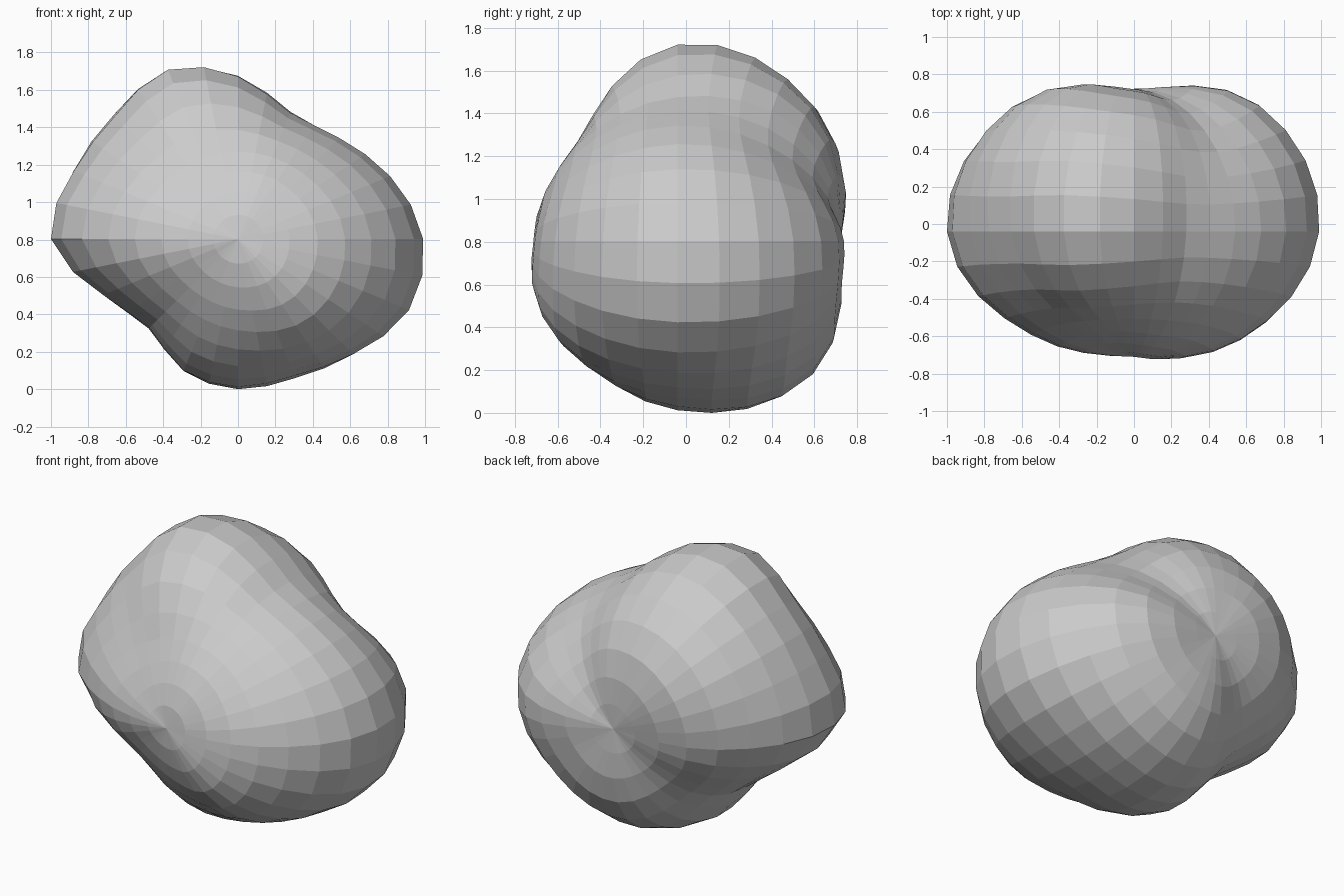
import bpy
import bmesh
import math
from mathutils import Matrix, Vector

if "Cube" in bpy.data.objects:
    bpy.data.objects.remove(bpy.data.objects["Cube"], do_unlink=True)

# Radii around the y axis, counted from +x towards +z
OUTLINE = [.99, .88, .765, .73, .87, .98, .93, .95,
           1.0, .78, .67, .76, .79, .79, .87, .99]
# Radii of the slanting circles halfway to the front and back poles
FRONT = [.81, .70, .66, .69, .78, .66, .69, .81]
BACK = [.95, .76, .88, .96, .92, .76, .88, .92]
FRONT_POLE, BACK_POLE = .67, .76
CENTRE = Vector((0, -.04, .82))


def cyclic(values, angle):
    """Smooth cyclic interpolation of evenly spaced values."""
    t = (angle / math.tau) % 1 * len(values)
    i, f = int(t), t % 1
    a, b, c, d = (values[(i + k) % len(values)] for k in (-1, 0, 1, 2))
    return b + f / 2 * (c - a + f * (2*a - 5*b + 4*c - d + f * (3*(b - c) + d - a)))


def radius(direction):
    """Distance from the stone's centre to its surface in a direction."""
    angle = math.atan2(direction.z, direction.x)
    across = math.hypot(direction.x, direction.z)
    tables = (FRONT, OUTLINE, BACK)
    near = [cyclic(t, angle) for t in tables]
    far = [cyclic(t, angle + math.pi) for t in tables]
    # Full circle through both poles
    circle = [FRONT_POLE, *near, BACK_POLE, *reversed(far)]
    return cyclic(circle, math.atan2(across, -direction.y))


# Stone: a sphere with its poles at front and back, pushed in and out
bm = bmesh.new()
bmesh.ops.create_uvsphere(bm, u_segments=32, v_segments=16, radius=1,
                          matrix=Matrix.Rotation(math.pi / 2, 4, 'X'))
for v in bm.verts:
    direction = v.co.normalized()
    v.co = CENTRE + direction * radius(direction)

# Stand it on the ground
bmesh.ops.translate(bm, verts=bm.verts, vec=(0, 0, -min(v.co.z for v in bm.verts)))
bmesh.ops.recalc_face_normals(bm, faces=bm.faces)

mesh = bpy.data.meshes.new("stone")
bm.to_mesh(mesh)
bm.free()
stone = bpy.data.objects.new("stone", mesh)
bpy.context.collection.objects.link(stone)

# Plain grey
grey = bpy.data.materials.new("stone_grey")
grey.use_nodes = True
grey.diffuse_color = (.6, .6, .6, 1)
grey.node_tree.nodes["Principled BSDF"].inputs["Base Color"].default_value = (.6, .6, .6, 1)
mesh.materials.append(grey)
